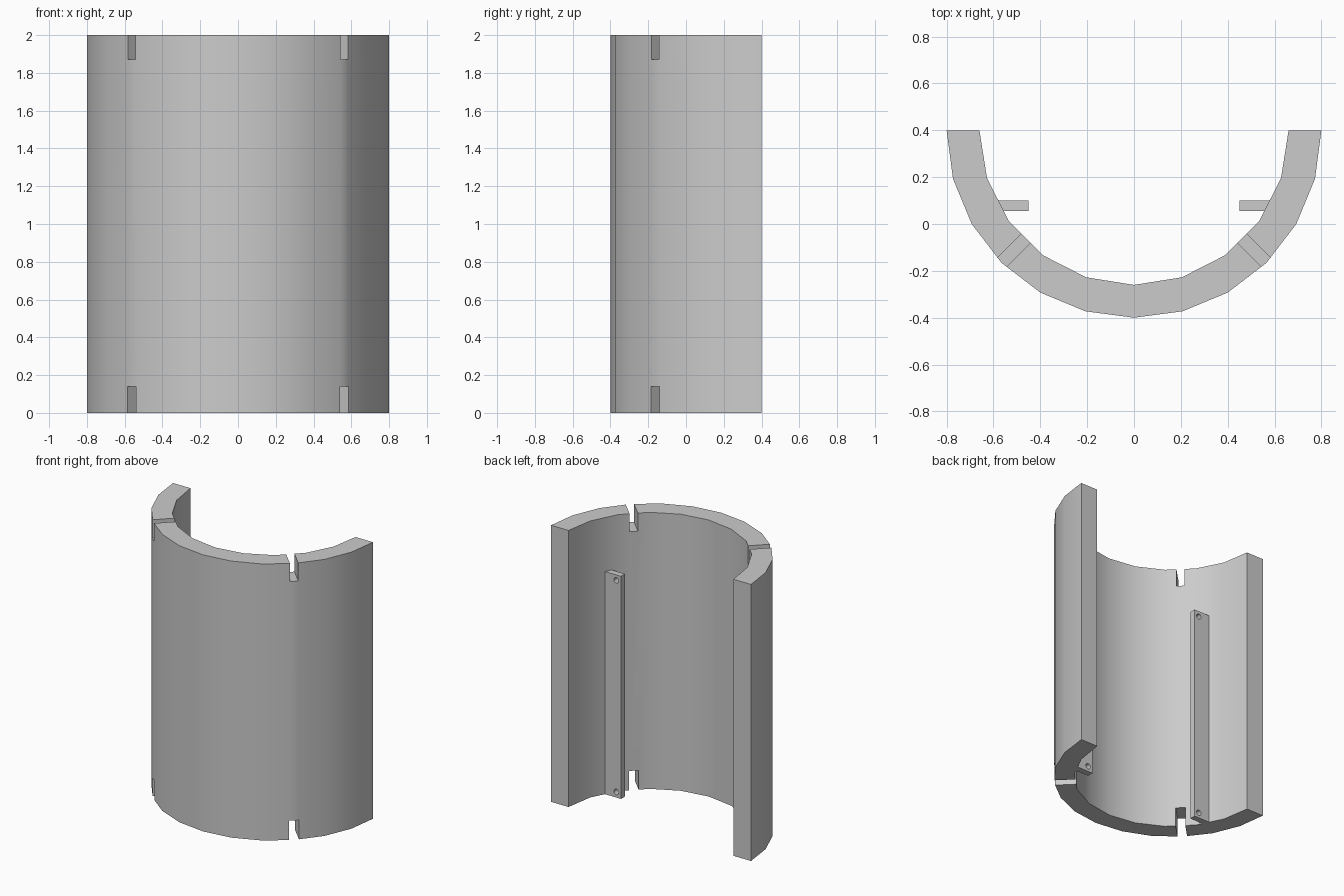
import bpy, bmesh, math
from mathutils import Matrix

if "Cube" in bpy.data.objects:
    bpy.data.objects.remove(bpy.data.objects["Cube"])

R_OUT, R_IN, CY, H = 0.8, 0.66, 0.4, 2.0

grey = bpy.data.materials.new("plain_grey")
grey.diffuse_color = (0.6, 0.6, 0.6, 1)
grey.use_nodes = True
grey.node_tree.nodes["Principled BSDF"].inputs["Base Color"].default_value = grey.diffuse_color


def prism(name, points, z0, z1):
    """Extrude a flat outline from z0 up to z1."""
    bm = bmesh.new()
    face = bm.faces.new([bm.verts.new((x, y, z0)) for x, y in points])
    top = bmesh.ops.extrude_face_region(bm, geom=[face])["geom"]
    verts = [v for v in top if isinstance(v, bmesh.types.BMVert)]
    bmesh.ops.translate(bm, verts=verts, vec=(0, 0, z1 - z0))
    bmesh.ops.recalc_face_normals(bm, faces=bm.faces)
    return to_object(name, bm)


def to_object(name, bm):
    mesh = bpy.data.meshes.new(name)
    bm.to_mesh(mesh)
    bm.free()
    mesh.materials.append(grey)
    obj = bpy.data.objects.new(name, mesh)
    bpy.context.collection.objects.link(obj)
    return obj


def cut(obj, cutters):
    """Subtract each cutter, then remove it."""
    bpy.context.view_layer.objects.active = obj
    for c in cutters:
        mod = obj.modifiers.new("cut", "BOOLEAN")
        mod.operation, mod.solver, mod.object = "DIFFERENCE", "EXACT", c
        bpy.ops.object.modifier_apply(modifier=mod.name)
        bpy.data.objects.remove(c)


def smooth(obj):
    bpy.ops.object.select_all(action="DESELECT")
    obj.select_set(True)
    bpy.context.view_layer.objects.active = obj
    bpy.ops.object.shade_smooth_by_angle(angle=math.radians(30))


def arc(radius, steps):
    return [(radius * math.cos(math.pi * i / steps),
             CY - radius * math.sin(math.pi * i / steps)) for i in range(steps + 1)]


# Half-pipe shell: 12 facets outside, 10 inside
shell = prism("half_pipe_shell", arc(R_OUT, 12) + arc(R_IN, 10)[::-1], 0, H)

# Four notches at 45 degrees, top and bottom rims
notches = []
for side in (-1, 1):
    for width, z0, z1 in ((0.055, 1.87, 2.1), (0.065, -0.1, 0.14)):
        bm = bmesh.new()
        bmesh.ops.create_cube(bm, size=1, matrix=(
            Matrix.Translation((side * 0.516, CY - 0.516, (z0 + z1) / 2))
            @ Matrix.Rotation(-side * math.pi / 4, 4, "Z")
            @ Matrix.Diagonal((0.4, width, z1 - z0, 1))))
        notches.append(to_object("notch_cutter", bm))
cut(shell, notches)
smooth(shell)

# Mounting rails on the inner wall, with a screw hole near each end
for side, label in ((-1, "left"), (1, "right")):
    outline = [(side * x, y) for x, y in
               ((0.45, 0.055), (0.559, 0.055), (0.582, 0.1), (0.45, 0.1))]
    rail = prism(label + "_rail", outline, 0, 1.61)
    holes = []
    for z in (0.04, 1.57):
        bm = bmesh.new()
        bmesh.ops.create_cone(bm, cap_ends=True, segments=16, radius1=0.02, radius2=0.02,
                              depth=0.2, matrix=Matrix.Translation((side * 0.488, 0.078, z))
                              @ Matrix.Rotation(math.pi / 2, 4, "X"))
        holes.append(to_object("hole_cutter", bm))
    cut(rail, holes)
    smooth(rail)
